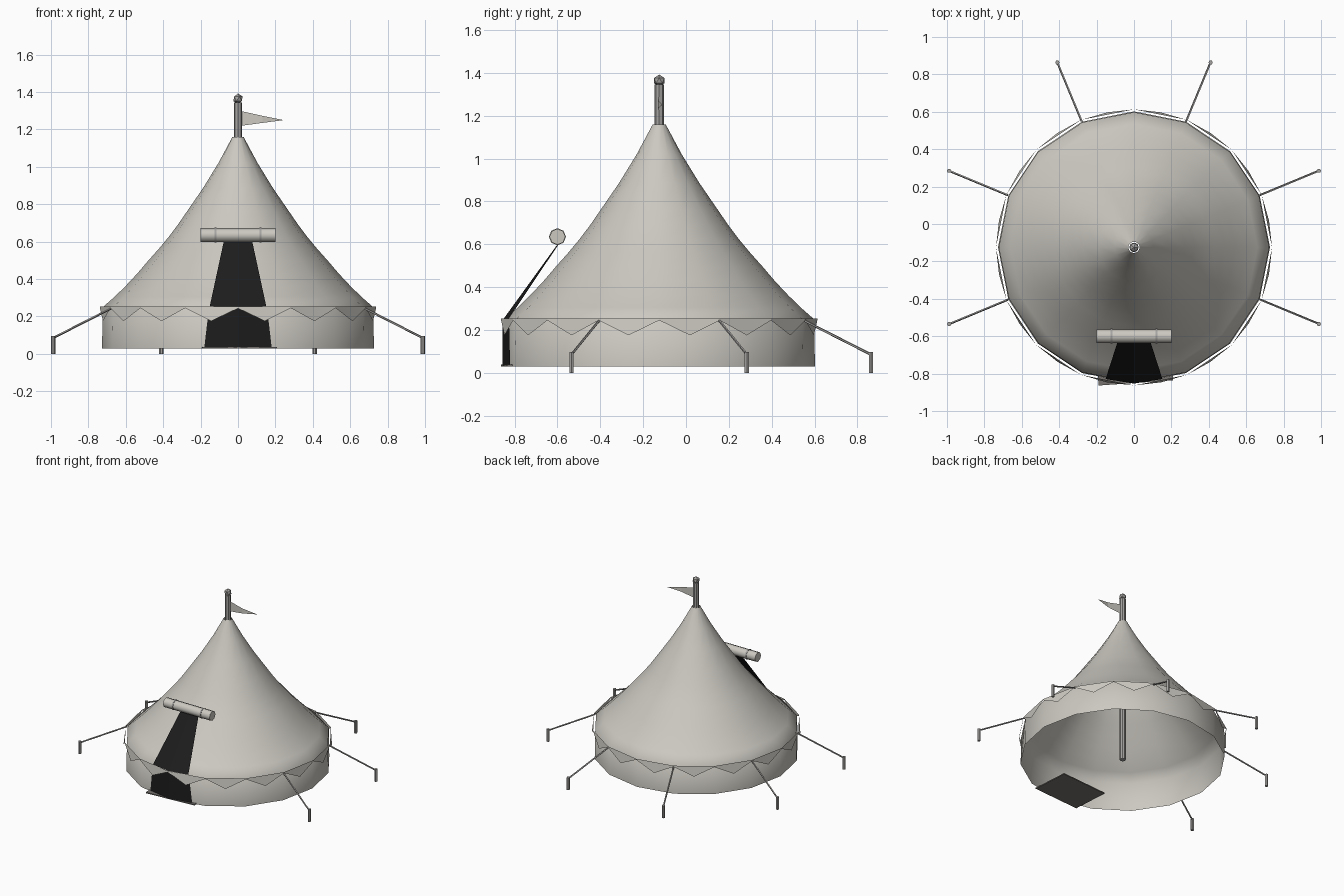
import bpy, bmesh, math
from mathutils import Vector

if "Cube" in bpy.data.objects:
    bpy.data.objects.remove(bpy.data.objects["Cube"])

CY = -0.125          # tent axis in y
N = 16               # sides of the tent


def material(name, rgb):
    m = bpy.data.materials.new(name)
    m.diffuse_color = (*rgb, 1)
    m.use_nodes = True
    m.node_tree.nodes["Principled BSDF"].inputs["Base Color"].default_value = m.diffuse_color
    return m


CANVAS = material("canvas beige", (0.60, 0.58, 0.53))
GREY = material("pole grey", (0.38, 0.37, 0.36))
MAT = material("mat dark grey", (0.18, 0.17, 0.16))
DARK = material("doorway black", (0.012, 0.012, 0.012))


def polar(r, deg, z):
    a = math.radians(deg)
    return Vector((r * math.cos(a), CY + r * math.sin(a), z))


def mesh_object(name, verts, faces, mat, smooth=None):
    me = bpy.data.meshes.new(name)
    me.from_pydata([tuple(v) for v in verts], [], faces)
    me.materials.append(mat)
    ob = bpy.data.objects.new(name, me)
    bpy.context.collection.objects.link(ob)
    if smooth:
        bpy.ops.object.select_all(action='DESELECT')
        ob.select_set(True)
        bpy.context.view_layer.objects.active = ob
        bpy.ops.object.shade_smooth_by_angle(angle=math.radians(smooth))
    return ob


def lathe(name, profile, smooth):
    verts = [polar(r, i * 360 / N, z) for r, z in profile for i in range(N)]
    faces = [(k * N + i, k * N + (i + 1) % N, (k + 1) * N + (i + 1) % N, (k + 1) * N + i)
             for k in range(len(profile) - 1) for i in range(N)]
    return mesh_object(name, verts, faces, CANVAS, smooth)


def rod(name, a, b, r, sides, smooth=None, mat=CANVAS):
    a, b = Vector(a), Vector(b)
    q = (b - a).to_track_quat('Z', 'Y')
    ring = [q @ Vector((r * math.cos(2 * math.pi * i / sides),
                        r * math.sin(2 * math.pi * i / sides), 0)) for i in range(sides)]
    verts = [a + v for v in ring] + [b + v for v in ring]
    faces = [(i, (i + 1) % sides, sides + (i + 1) % sides, sides + i) for i in range(sides)]
    faces += [tuple(reversed(range(sides))), tuple(range(sides, 2 * sides))]
    return mesh_object(name, verts, faces, mat, smooth)


# Canvas wall running smoothly into the concave roof
lathe("canvas_tent", [(0.727, 0.03), (0.723, 0.25), (0.66, 0.305), (0.602, 0.362), (0.54, 0.428),
                      (0.483, 0.495), (0.425, 0.56), (0.371, 0.625), (0.322, 0.69), (0.274, 0.76),
                      (0.188, 0.885), (0.105, 1.02), (0.03, 1.16)], 60)

# Valance: one hanging triangle per side
verts, faces = [], []
for i in range(N):
    a = i * 360 / N
    verts += [polar(0.738, a, 0.253), polar(0.738, a, 0.245), polar(0.736, a + 11.25, 0.175),
              polar(0.738, a + 22.5, 0.245), polar(0.738, a + 22.5, 0.253)]
    faces.append(tuple(range(i * 5, i * 5 + 5)))
mesh_object("valance", verts, faces, CANVAS)

# Doorway: panels folded along the front corner of the tent
def door(name, rows):
    verts = [(x, y + (fold if x else 0), z) for w, y, fold, z in rows for x in (-w, 0, w)]
    mesh_object(name, verts, [(0, 1, 4, 3), (1, 2, 5, 4)], DARK)


door("door_lower", [(0.18, -0.857, 0.036, 0.035), (0.155, -0.857, 0.031, 0.25)])
door("door_upper", [(0.152, -0.853, 0.024, 0.25), (0.072, -0.585, 0.004, 0.62)])

# Rolled up door flap with two straps
rod("door_roll", (-0.2, -0.6, 0.635), (0.2, -0.6, 0.635), 0.037, 8, 50)
for s in (-1, 1):
    rod("roll_strap", (s * 0.12 - 0.005, -0.6, 0.635), (s * 0.12 + 0.005, -0.6, 0.635), 0.04, 8, 50, GREY)

# Slightly turned door mat
t = math.radians(4)
mat_verts = []
for z in (0.03, 0.038):
    for x, y in ((-0.2, -0.145), (0.2, -0.145), (0.2, 0.145), (-0.2, 0.145)):
        mat_verts.append((x * math.cos(t) - y * math.sin(t),
                          -0.705 + x * math.sin(t) + y * math.cos(t), z))
mesh_object("door_mat", mat_verts, [(3, 2, 1, 0), (4, 5, 6, 7), (0, 1, 5, 4),
                                    (1, 2, 6, 5), (2, 3, 7, 6), (3, 0, 4, 7)], MAT)

# Centre pole, finial and pennant
rod("centre_pole", (0, CY, 0.03), (0, CY, 1.345), 0.022, 8, 30, GREY)
bm = bmesh.new()
bmesh.ops.create_icosphere(bm, subdivisions=1, radius=0.028)
me = bpy.data.meshes.new("pole_finial")
bm.to_mesh(me)
bm.free()
me.materials.append(GREY)
finial = bpy.data.objects.new("pole_finial", me)
finial.location = (0, CY, 1.364)
bpy.context.collection.objects.link(finial)
mesh_object("pennant", [(0.018, CY, 1.298), (0.018, CY, 1.22), (0.13, CY - 0.005, 1.235),
                        (0.245, CY + 0.015, 1.25), (0.13, CY - 0.005, 1.273)],
            [(0, 1, 2, 4), (4, 2, 3)], CANVAS)

# Guy ropes and stakes
for i, a in enumerate((-22.5, 22.5, 67.5, 112.5, 157.5, 202.5)):
    rod(f"stake_{i + 1}", polar(1.07, a, 0), polar(1.07, a, 0.096), 0.012, 6, 50, GREY)
    rod(f"guy_rope_{i + 1}", polar(0.73, a, 0.245), polar(1.07, a, 0.085), 0.006, 5, 50, GREY)
